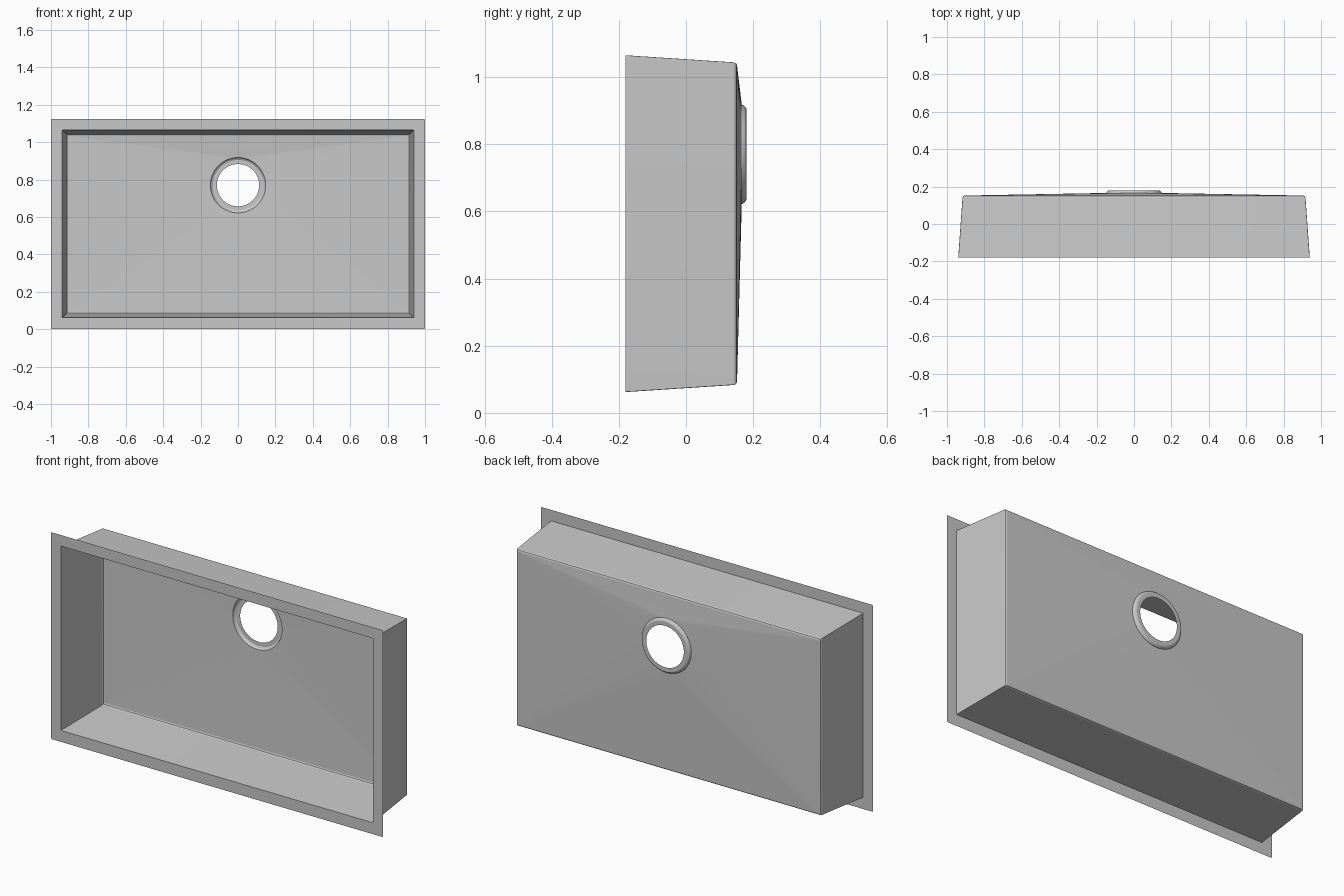
import bpy, bmesh
from math import cos, sin, pi

cube = bpy.data.objects.get("Cube")
if cube:
    bpy.data.objects.remove(cube)

steel = bpy.data.materials.new("brushed steel grey")
steel.use_nodes = True
GREY = (0.58, 0.58, 0.58, 1)
steel.diffuse_color = GREY
steel.node_tree.nodes["Principled BSDF"].inputs["Base Color"].default_value = GREY

CORNER_POINTS = 17
DRAIN_Z = 0.77


def rounded_loop(bm, half_w, z0, z1, r, y):
    """Rounded rectangle in the xz plane, counter-clockwise from the front."""
    verts = []
    corners = [(half_w - r, z1 - r), (r - half_w, z1 - r),
               (r - half_w, z0 + r), (half_w - r, z0 + r)]
    for c, (cx, cz) in enumerate(corners):
        for i in range(CORNER_POINTS):
            a = (c + i / (CORNER_POINTS - 1)) * pi / 2
            verts.append(bm.verts.new((cx + r * cos(a), y, cz + r * sin(a))))
    return verts


def circle(r, y):
    return (r, DRAIN_Z - r, DRAIN_Z + r, r, y)


def loft(name, sections):
    """Skin successive loops, from the outside inwards."""
    bm = bmesh.new()
    loops = [rounded_loop(bm, *s) for s in sections]
    n = len(loops[0])
    for a, b in zip(loops, loops[1:]):
        for i in range(n):
            j = (i + 1) % n
            bm.faces.new((a[i], a[j], b[j], b[i]))
    bmesh.ops.remove_doubles(bm, verts=bm.verts, dist=0.00001)
    mesh = bpy.data.meshes.new(name)
    bm.to_mesh(mesh)
    bm.free()
    mesh.materials.append(steel)
    obj = bpy.data.objects.new(name, mesh)
    bpy.context.collection.objects.link(obj)
    bpy.ops.object.select_all(action='DESELECT')
    obj.select_set(True)
    bpy.context.view_layer.objects.active = obj
    bpy.ops.object.shade_smooth_by_angle(angle=0.3)
    return obj


# Shared section outlines: half width, bottom, top, corner radius, depth
rim_edge = (1.0, 0.0, 1.125, 0.008, -0.18)
mouth = (0.94, 0.062, 1.065, 0.003, -0.18)
wall_end = (0.917, 0.083, 1.044, 0.003, 0.142)
fillet = (0.914, 0.086, 1.041, 0.003, 0.149)
floor_edge = (0.908, 0.092, 1.035, 0.003, 0.152)

# Flat mounting flange
loft("rim", [rim_edge, mouth])

# Tapered side walls with a small rounded bottom edge
loft("basin_walls", [mouth, wall_end, fillet, floor_edge])

# Floor falling gently towards the drain
loft("basin_floor", [floor_edge, circle(0.148, 0.166)])

# Recessed drain seat around the open hole
loft("drain_seat", [circle(0.148, 0.166), circle(0.146, 0.171), circle(0.142, 0.176),
                    circle(0.135, 0.18), circle(0.113, 0.18)])
